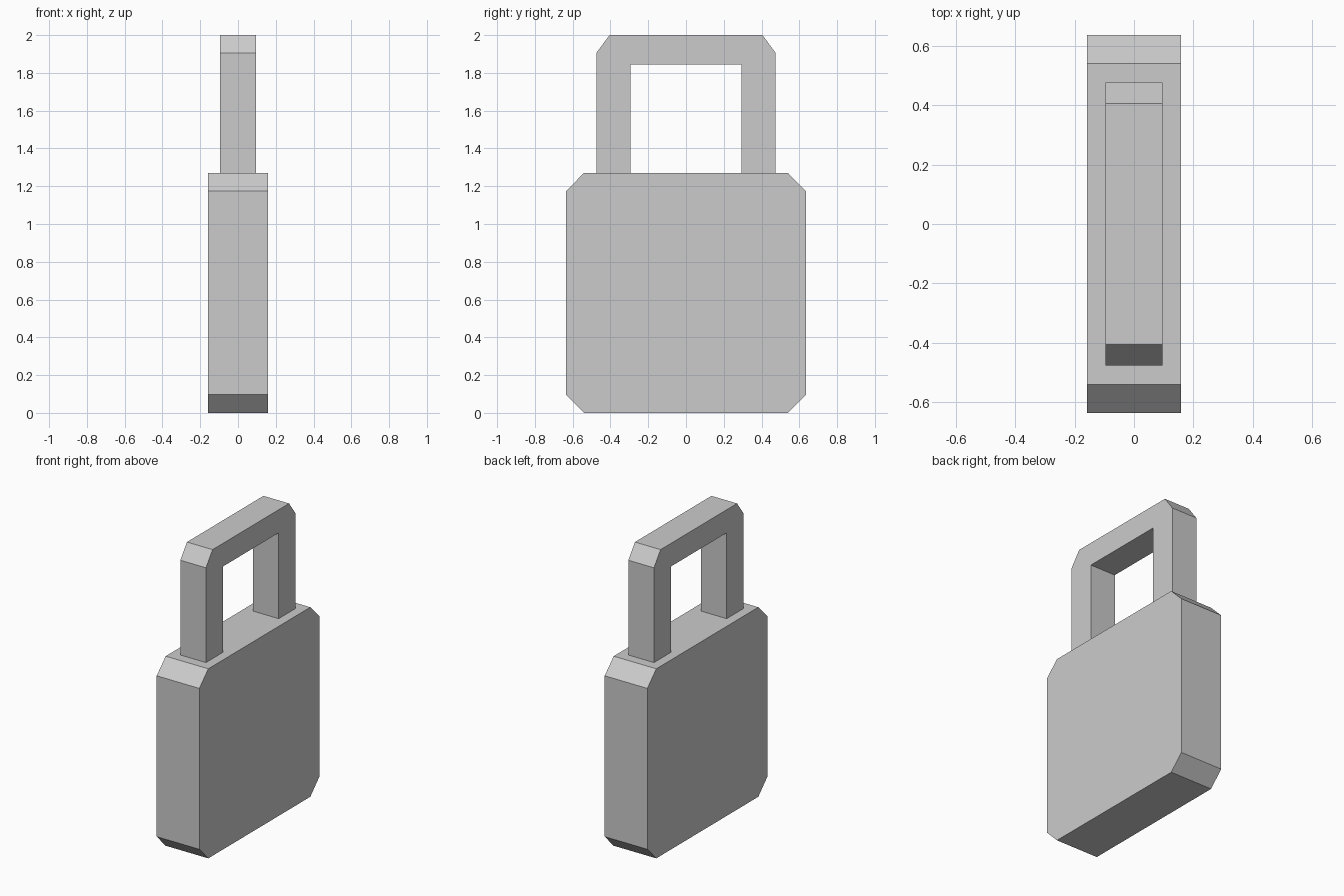
import bpy
import bmesh

if "Cube" in bpy.data.objects:
    bpy.data.objects.remove(bpy.data.objects["Cube"])


def extrude_profile(name, half_profile, half_width):
    """Mirror a (y, z) half profile across y = 0 and extrude it along x."""
    outline = half_profile + [(-y, z) for y, z in reversed(half_profile)]
    bm = bmesh.new()
    face = bm.faces.new([bm.verts.new((-half_width, y, z)) for y, z in outline])
    result = bmesh.ops.extrude_face_region(bm, geom=[face], use_keep_orig=True)
    moved = [g for g in result["geom"] if isinstance(g, bmesh.types.BMVert)]
    bmesh.ops.translate(bm, verts=moved, vec=(2 * half_width, 0, 0))
    bmesh.ops.recalc_face_normals(bm, faces=bm.faces)
    mesh = bpy.data.meshes.new(name)
    bm.to_mesh(mesh)
    bm.free()
    obj = bpy.data.objects.new(name, mesh)
    bpy.context.collection.objects.link(obj)
    return obj


# Lock body: slab with four chamfered corners
extrude_profile("lock_body",
                [(0.54, 0.0), (0.635, 0.097), (0.635, 1.175), (0.54, 1.27)],
                0.158)

# Shackle: squared arch with chamfered outer corners
extrude_profile("shackle",
                [(0.295, 1.845), (0.295, 1.27), (0.475, 1.27),
                 (0.475, 1.905), (0.405, 2.0)],
                0.095)
